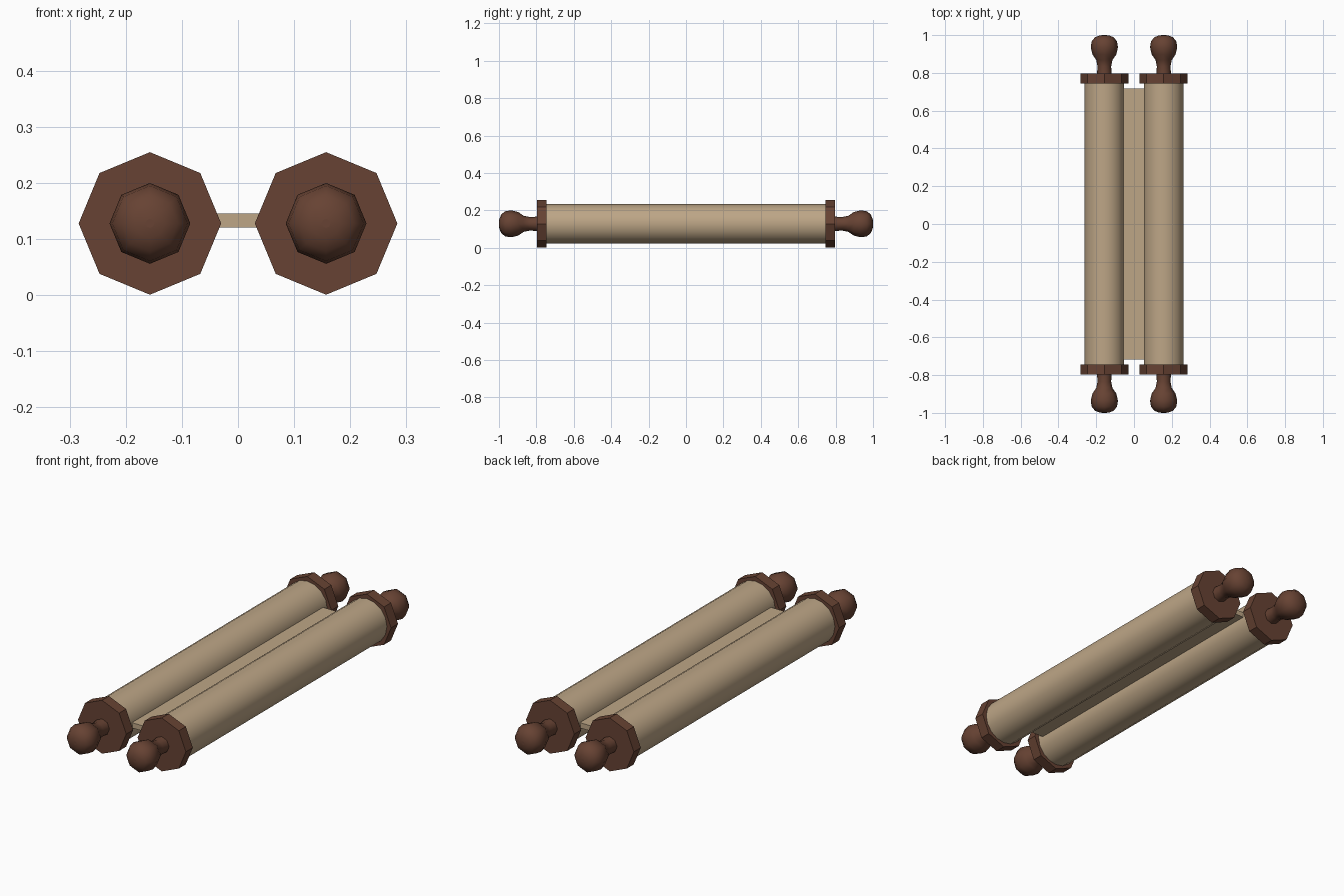
import bpy, bmesh, math

if "Cube" in bpy.data.objects:
    bpy.data.objects.remove(bpy.data.objects["Cube"])

def material(name, rgb):
    m = bpy.data.materials.new(name)
    m.diffuse_color = (*rgb, 1)
    m.use_nodes = True
    m.node_tree.nodes["Principled BSDF"].inputs["Base Color"].default_value = m.diffuse_color
    return m

PAPER = material("parchment", (0.51, 0.38, 0.24))
WOOD = material("dark_wood", (0.135, 0.055, 0.033))
ROD_X, ROD_Z = 0.157, 0.128

def finish(bm, name, mat, smooth):
    bmesh.ops.recalc_face_normals(bm, faces=bm.faces)
    me = bpy.data.meshes.new(name)
    bm.to_mesh(me)
    bm.free()
    for p in me.polygons:
        # long flat end caps stay flat, the turned sides may be smooth
        p.use_smooth = smooth and len(p.vertices) == 4
    me.materials.append(mat)
    ob = bpy.data.objects.new(name, me)
    bpy.context.collection.objects.link(ob)
    return ob

def turned(name, profile, x, sides, mat, smooth):
    """Capped lathe along y: profile is a list of (y, radius)."""
    bm = bmesh.new()
    rings = []
    for y, r in profile:
        ring = []
        for i in range(sides):
            a = math.tau * i / sides
            ring.append(bm.verts.new((x + r * math.cos(a), y, ROD_Z + r * math.sin(a))))
        rings.append(ring)
    for a, b in zip(rings, rings[1:]):
        for i in range(sides):
            j = (i + 1) % sides
            bm.faces.new((a[i], a[j], b[j], b[i]))
    bm.faces.new(rings[0])
    bm.faces.new(rings[-1])
    return finish(bm, name, mat, smooth)

KNOB = [(0.79, 0.039), (0.835, 0.036), (0.868, 0.043), (0.897, 0.063), (0.935, 0.072),
        (0.967, 0.067), (0.988, 0.05), (0.998, 0.026), (1.0, 0.008)]

for side, sx in (("left", -1), ("right", 1)):
    x = sx * ROD_X
    # rolled parchment
    turned(f"{side}_paper_roll", [(-0.75, 0.105), (0.75, 0.105)], x, 16, PAPER, True)
    for end, sy in (("front", -1), ("back", 1)):
        # octagonal end disc and turned handle
        turned(f"{side}_{end}_disc", [(sy * 0.745, 0.127), (sy * 0.797, 0.127)],
               x, 8, WOOD, False)
        turned(f"{side}_{end}_handle", [(sy * y, r) for y, r in KNOB], x, 8, WOOD, True)

# flat sheet joining the two rolls
bm = bmesh.new()
bmesh.ops.create_cube(bm, size=1)
for v in bm.verts:
    v.co = (v.co.x * 0.16, v.co.y * 1.436, 0.133 + v.co.z * 0.025)
finish(bm, "sheet", PAPER, False)
